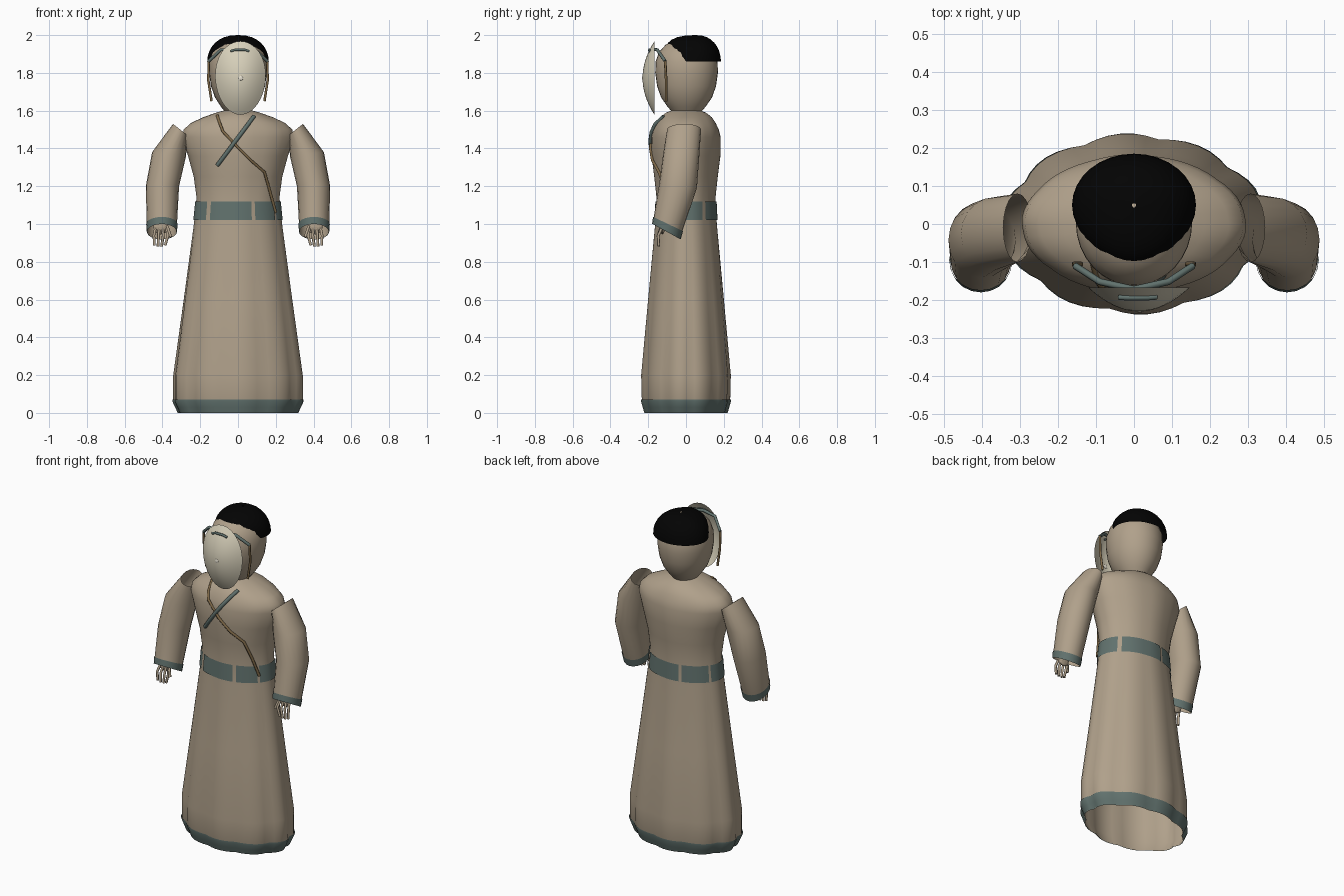
import bpy, math
from mathutils import Vector

cube = bpy.data.objects.get("Cube")
if cube:
    bpy.data.objects.remove(cube)


def material(name, r, g, b):
    m = bpy.data.materials.new(name)
    m.use_nodes = True
    m.diffuse_color = (r, g, b, 1)
    node = m.node_tree.nodes["Principled BSDF"]
    node.inputs["Base Color"].default_value = (r, g, b, 1)
    node.inputs["Roughness"].default_value = 0.8
    return m


TAN = material("tan_cloth", 0.435, 0.355, 0.258)
TEAL = material("teal_trim", 0.12, 0.168, 0.155)
CREAM = material("cream_mask", 0.68, 0.63, 0.49)
PALE = material("pale_stud", 0.85, 0.8, 0.68)
BLACK = material("black_hair", 0.001, 0.001, 0.001)
BROWN = material("brown_cord", 0.21, 0.14, 0.065)
P = 1.92  # squareness of the robe section


def loft(name, rings, mat, closed=True, angle=30):
    """Skin a list of equal-length rings."""
    n = len(rings[0])
    verts = [tuple(p) for ring in rings for p in ring]
    faces = []
    for i in range(len(rings) - 1):
        for j in range(n if closed else n - 1):
            k = (j + 1) % n
            faces.append((i * n + j, i * n + k, (i + 1) * n + k, (i + 1) * n + j))
    mesh = bpy.data.meshes.new(name)
    mesh.from_pydata(verts, [], faces)
    mesh.materials.append(mat)
    ob = bpy.data.objects.new(name, mesh)
    bpy.context.collection.objects.link(ob)
    bpy.ops.object.select_all(action='DESELECT')
    ob.select_set(True)
    bpy.context.view_layer.objects.active = ob
    bpy.ops.object.shade_smooth_by_angle(angle=math.radians(angle))


def cord(name, points, radius, mat):
    """Thin round cord through a few points."""
    curve = bpy.data.curves.new(name, 'CURVE')
    curve.dimensions = '3D'
    curve.bevel_depth = radius
    curve.bevel_resolution = 1
    curve.use_fill_caps = True
    spline = curve.splines.new('POLY')
    spline.points.add(len(points) - 1)
    for sp, p in zip(spline.points, points):
        sp.co = (*p, 1)
    curve.materials.append(mat)
    bpy.context.collection.objects.link(bpy.data.objects.new(name, curve))


# Robe profile: height, half width, half depth
ROBE = [(0, .315, .215), (.06, .343, .232), (.2, .343, .236), (.6, .288, .2),
        (1.0, .234, .163), (1.14, .22, .156), (1.25, .235, .168), (1.36, .265, .182),
        (1.46, .296, .183), (1.5, .288, .173), (1.535, .25, .157), (1.565, .185, .137),
        (1.59, .115, .105), (1.605, .06, .065)]


def radii(z):
    for (z0, a0, b0), (z1, a1, b1) in zip(ROBE, ROBE[1:]):
        if z <= z1:
            t = (z - z0) / (z1 - z0)
            return a0 + (a1 - a0) * t, b0 + (b1 - b0) * t


def spow(v):
    return math.copysign(abs(v) ** (2 / P), v)


def robe_point(a, z, grow=0.0):
    """Point on the robe, with pleats that deepen towards the hem."""
    rx, ry = radii(z)
    depth = 0.01 + 0.045 * max(0, 1 - z)
    k = 1 + depth * (abs(math.sin(5 * (a - math.radians(222)))) - 0.75)
    return ((rx * k + grow) * spow(math.cos(a)), (ry * k + grow) * spow(math.sin(a)), z)


def robe_front(x, z, lift=0.006):
    rx, ry = radii(z)
    return (x, -ry * (1 - abs(x / rx) ** P) ** (1 / P) - lift, z)


def arc(a0, a1, n):
    return [math.radians(a0 + (a1 - a0) * i / n) for i in range(n + 1)]


TURN = arc(0, 360, 60)[:-1]
loft("robe", [[robe_point(a, row[0]) for a in TURN] for row in ROBE], TAN, angle=40)
loft("robe_hem", [[robe_point(a, z, .004) for a in TURN] for z in (0, .03, .06, .072)], TEAL, angle=40)

# Belt made of separate plates around the waist
for i, (a0, a1) in enumerate([(230, 289), (294, 327), (331, 393), (40, 106), (110, 153), (157, 223)]):
    loft(f"belt_plate_{i + 1}", [[robe_point(a, z, .005) for a in arc(a0, a1, 12)]
                                 for z in (1.02, 1.07, 1.12)], TEAL, closed=False)

# Crossed chest cords
cord("chest_strap", [robe_front(-.11 + .195 * t / 6, 1.31 + .26 * t / 6) for t in range(7)], .011, TEAL)
path = [(-.11, 1.575), (-.095, 1.53), (-.08, 1.49), (0, 1.405), (.07, 1.335),
        (.14, 1.275), (.17, 1.17), (.2, 1.06)]
cord("chest_cord", [robe_front(x, z) for x, z in path], .008, BROWN)

# Sleeves, cuffs and hands: ring centre, x-side vector, y-side vector
SLEEVE = [((.306, -.01, 1.5), (.038, 0, .03), (0, .09, 0)),
          ((.365, -.025, 1.37), (.09, 0, .01), (0, .096, 0)),
          ((.4, -.042, 1.2), (.088, 0, 0), (0, .1, -.01)),
          ((.403, -.095, 1.0), (.08, 0, 0), (0, .076, -.036)),
          ((.403, -.104, .96), (.077, 0, 0), (0, .073, -.04))]


def sleeve_ring(row, side, scale=1.0):
    c, u, v = (Vector(p) for p in row)
    pts = [c + (u * math.cos(a) + v * math.sin(a)) * scale for a in arc(0, 360, 20)[:-1]]
    return [(side * p.x, p.y, p.z) for p in pts]


for side, label in ((1, "left"), (-1, "right")):
    loft(label + "_sleeve", [sleeve_ring(r, side) for r in SLEEVE], TAN, angle=40)
    loft(label + "_cuff", [sleeve_ring(r, side, 1.04) for r in SLEEVE[-2:]], TEAL)
    bpy.ops.mesh.primitive_uv_sphere_add(segments=12, ring_count=8, radius=1,
                                         location=(side * .408, -.125, .985))
    palm = bpy.context.object
    palm.name = label + "_palm"
    palm.scale = (.04, .014, .04)
    palm.data.materials.append(TAN)
    for f in range(4):
        s = f - 1.5
        cord(f"{label}_finger_{f + 1}",
             [(side * (.408 + s * .02), -.13, .975), (side * (.408 + s * .025), -.147, .94),
              (side * (.414 + s * .019), -.145, .878 + .006 * abs(s))], .0075, TAN)
    cord(label + "_thumb", [(side * .375, -.13, .99), (side * .356, -.15, .93)], .0075, TAN)
    # Mask ties
    cord(label + "_mask_strap", [(0, -.172, 1.925), (side * .09, -.152, 1.922),
                                 (side * .155, -.11, 1.862)], .009, TEAL)
    cord(label + "_hanging_cord", [(side * .155, -.11, 1.862), (side * .157, -.105, 1.76),
                                   (side * .14, -.105, 1.65)], .007, BROWN)

# Head
HEAD = [(1.585, .06, .07), (1.62, .09, .1), (1.67, .122, .135), (1.73, .143, .156),
        (1.8, .153, .166), (1.86, .152, .164), (1.91, .135, .146), (1.95, .1, .11),
        (1.97, .06, .07), (1.978, .003, .003)]
CIRCLE = arc(0, 360, 32)[:-1]
loft("head", [[(a * math.cos(t), .003 + b * math.sin(t), z) for t in CIRCLE]
              for z, a, b in HEAD], TAN, angle=60)

# Hair cap: a dome set back, its crown leaning over the forehead
hair = []
for e in arc(0, 89, 8):
    w, h = math.cos(e) ** .85, math.sin(e)
    hair.append([(.163 * w * math.cos(t), .05 + .135 * w * math.sin(t)
                  - .085 * h * max(0, -math.sin(t)) * w, 1.86 + .14 * h) for t in CIRCLE])
loft("hair_cap", hair, BLACK, angle=60)

# Domed face mask, hollow behind
mask = []
for i in range(9):
    r = max(i / 8, .01)
    mask.append([(.013 + .134 * r * math.cos(t) * (1 + .06 * math.sin(t)),
                  -.23 + .063 * r * r, 1.773 + .195 * r * math.sin(t)) for t in CIRCLE])
loft("face_mask", mask, CREAM, angle=60)
bpy.ops.mesh.primitive_uv_sphere_add(segments=12, ring_count=6, radius=.012, location=(.015, -.229, 1.772))
stud = bpy.context.object
stud.name = "mask_stud"
stud.scale.y = .3
stud.data.materials.append(PALE)
bpy.ops.object.shade_smooth()
cord("mask_brow", [(-.04, -.193, 1.915), (-.015, -.194, 1.923), (.035, -.194, 1.923),
                   (.06, -.192, 1.915)], .007, TEAL)
